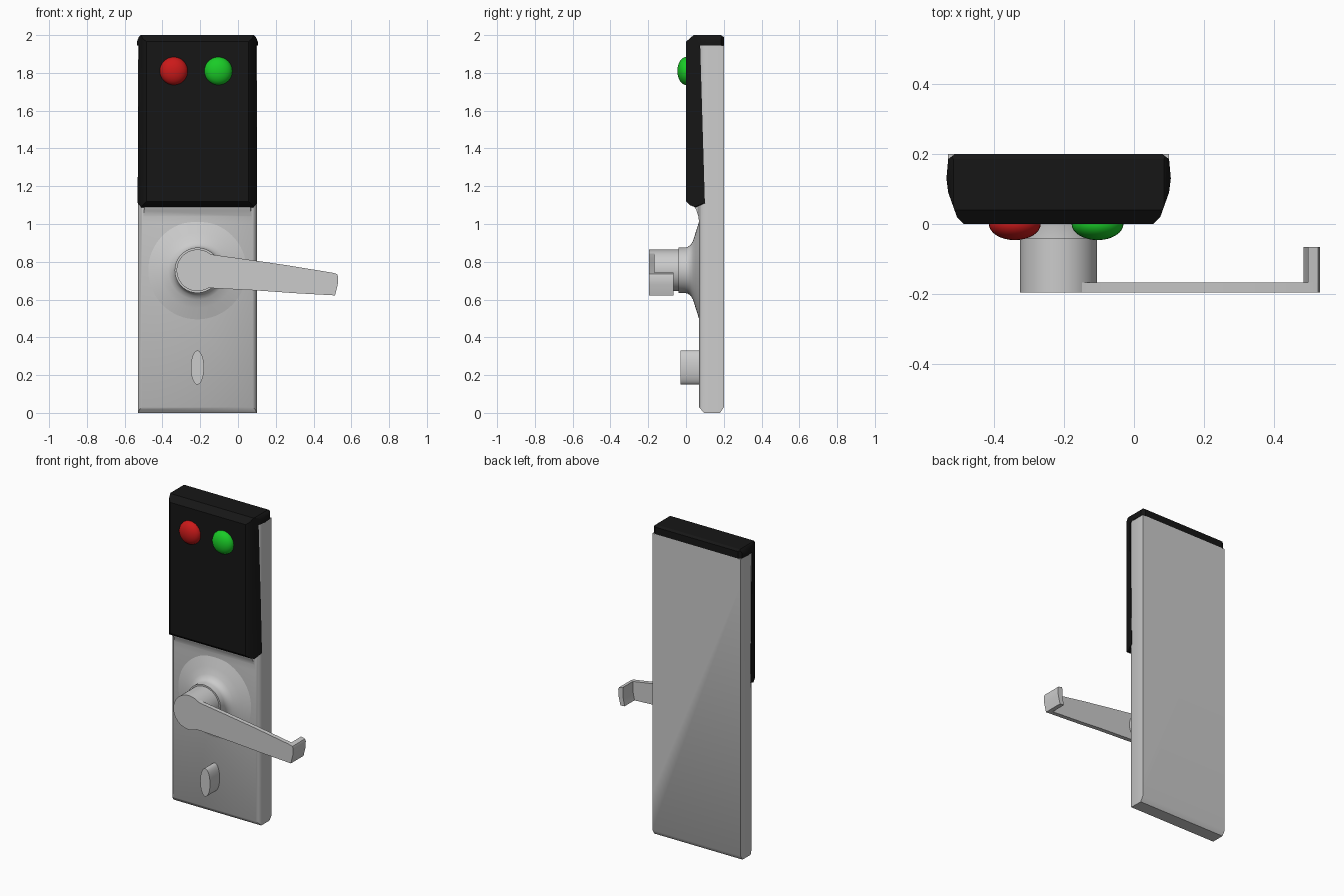
import bpy, bmesh
from math import pi, cos, sin, radians, atan2
from mathutils import Vector

if "Cube" in bpy.data.objects:
    bpy.data.objects.remove(bpy.data.objects["Cube"])


def material(name, rgb):
    m = bpy.data.materials.new(name)
    m.diffuse_color = (*rgb, 1)
    m.use_nodes = True
    m.node_tree.nodes["Principled BSDF"].inputs["Base Color"].default_value = m.diffuse_color
    return m


def add_mesh(name, bm, mat=None):
    bmesh.ops.recalc_face_normals(bm, faces=bm.faces)
    me = bpy.data.meshes.new(name)
    bm.to_mesh(me)
    bm.free()
    ob = bpy.data.objects.new(name, me)
    bpy.context.collection.objects.link(ob)
    if mat:
        me.materials.append(mat)
    return ob


def prism(name, pts, axis, lo, hi, mat=None):
    """Extrude a 2D outline along x (y,z), y (x,z) or z (x,y)."""
    place = {'x': lambda p, d: (d, p[0], p[1]),
             'y': lambda p, d: (p[0], d, p[1]),
             'z': lambda p, d: (p[0], p[1], d)}[axis]
    bm = bmesh.new()
    a = [bm.verts.new(place(p, lo)) for p in pts]
    b = [bm.verts.new(place(p, hi)) for p in pts]
    bm.faces.new(a)
    bm.faces.new(b[::-1])
    for i in range(len(pts)):
        j = (i + 1) % len(pts)
        bm.faces.new((a[i], a[j], b[j], b[i]))
    return add_mesh(name, bm, mat)


def lathe(name, profile, cx, cz, n=64):
    """Revolve (radius, y) points about a line along y."""
    bm = bmesh.new()
    rings = [[bm.verts.new((cx + r * cos(2 * pi * i / n), y, cz + r * sin(2 * pi * i / n)))
              for i in range(n)] for r, y in profile]
    for p, q in zip(rings, rings[1:]):
        for i in range(n):
            j = (i + 1) % n
            bm.faces.new((p[i], p[j], q[j], q[i]))
    bm.faces.new(rings[0])
    bm.faces.new(rings[-1])
    return add_mesh(name, bm)


def combine(ob, other, op):
    m = ob.modifiers.new(op, 'BOOLEAN')
    m.operation, m.solver, m.object = op, 'EXACT', other
    activate(ob)
    bpy.ops.object.modifier_apply(modifier=m.name)
    bpy.data.objects.remove(other)


def activate(ob):
    bpy.ops.object.select_all(action='DESELECT')
    ob.select_set(True)
    bpy.context.view_layer.objects.active = ob


def finish(ob, bevel=0, segments=2, angle=30):
    activate(ob)
    if bevel:
        m = ob.modifiers.new('bevel', 'BEVEL')
        m.width, m.segments, m.limit_method, m.angle_limit = bevel, segments, 'ANGLE', radians(30)
        bpy.ops.object.modifier_apply(modifier=m.name)
    bpy.ops.object.shade_smooth_by_angle(angle=radians(angle))


black = material('black', (0.008, 0.008, 0.008))
red = material('red', (0.6, 0.01, 0.01))
green = material('green', (0.01, 0.6, 0.02))
HX, HZ = -0.215, 0.755

# back plate, swelling forward just under the reader
plate = prism('back_plate', [(0.2, 0.03), (0.18, 0.0), (0.095, 0.0), (0.07, 0.03), (0.07, 1.0),
                             (0.066, 1.04), (0.056, 1.07), (0.04, 1.1), (0.04, 1.945), (0.2, 1.945)],
              'x', -0.6, 0.2)
combine(plate, prism('plate_plan', [(-0.53, 0.2), (-0.53, 0.1), (-0.522, 0.08), (-0.5, 0.065),
                                    (-0.49, 0.03), (0.06, 0.03), (0.07, 0.065), (0.092, 0.08),
                                    (0.1, 0.1), (0.1, 0.2)], 'z', -0.1, 2.1), 'INTERSECT')
finish(plate, angle=40)

# black reader cover: side profile crossed with plan and front outlines
cover = prism('reader_cover', [(0.0, 1.12), (0.0, 1.965), (0.04, 2.0), (0.185, 2.0), (0.2, 1.99),
                               (0.2, 1.945), (0.075, 1.945), (0.1, 1.11), (0.05, 1.088), (0.02, 1.1)],
              'x', -0.6, 0.2, black)
half_plan = [(0.27, 0.0), (0.29, 0.02), (0.315, 0.09), (0.32, 0.13), (0.315, 0.185), (0.295, 0.2)]
combine(cover, prism('cover_plan', [(HX + x, y) for x, y in half_plan]
                     + [(HX - x, y) for x, y in half_plan[::-1]], 'z', 1, 2.1, black), 'INTERSECT')
half_front = [(0.295, 1.085), (0.32, 1.115), (0.32, 1.965), (0.31, 1.99), (0.29, 2.01)]
combine(cover, prism('cover_front', [(HX + x, z) for x, z in half_front]
                     + [(HX - x, z) for x, z in half_front[::-1]], 'y', -0.1, 0.3, black), 'INTERSECT')
finish(cover)

# indicator lights
for name, x, mat in (('red_light', -0.34, red), ('green_light', -0.104, green)):
    bm = bmesh.new()
    bmesh.ops.create_uvsphere(bm, u_segments=32, v_segments=16, radius=0.074)
    for v in bm.verts:
        v.co = Vector((x + v.co.x, v.co.y * 0.62, 1.81 + v.co.z))
    finish(add_mesh(name, bm, mat))

# flared rose and collar behind the handle
finish(lathe('rose', [(0.26, 0.09), (0.26, 0.07), (0.2, 0.051), (0.155, 0.037), (0.135, 0.025),
                      (0.124, 0.01), (0.12, -0.005), (0.12, -0.041)], HX, HZ))

# handle: round hub
finish(lathe('handle_hub', [(0.11, -0.03), (0.11, -0.195)], HX, HZ))

# handle: tapering arm with returned tip
upper = [(-0.19, 0.855), (-0.13, 0.837), (0.05, 0.812), (0.25, 0.783), (0.5, 0.742), (0.525, 0.735)]
lower = [(0.53, 0.72), (0.528, 0.68), (0.514, 0.622), (0.3, 0.634), (0.1, 0.648), (-0.13, 0.66), (-0.19, 0.66)]
arm = prism('handle_arm', upper + lower, 'y', -0.195, -0.167)
tip = prism('handle_tip', [(0.497, 0.742), (0.525, 0.735), (0.53, 0.72), (0.528, 0.68), (0.514, 0.622),
                           (0.484, 0.624), (0.496, 0.68)], 'y', -0.194, -0.066)
combine(arm, tip, 'UNION')
finish(arm)

# thumb turn
turn = prism('thumb_turn', [(HX + 0.035 * cos(2 * pi * i / 40), 0.24 + 0.09 * sin(2 * pi * i / 40))
                            for i in range(40)], 'y', -0.028, 0.09)
finish(turn, angle=40)
